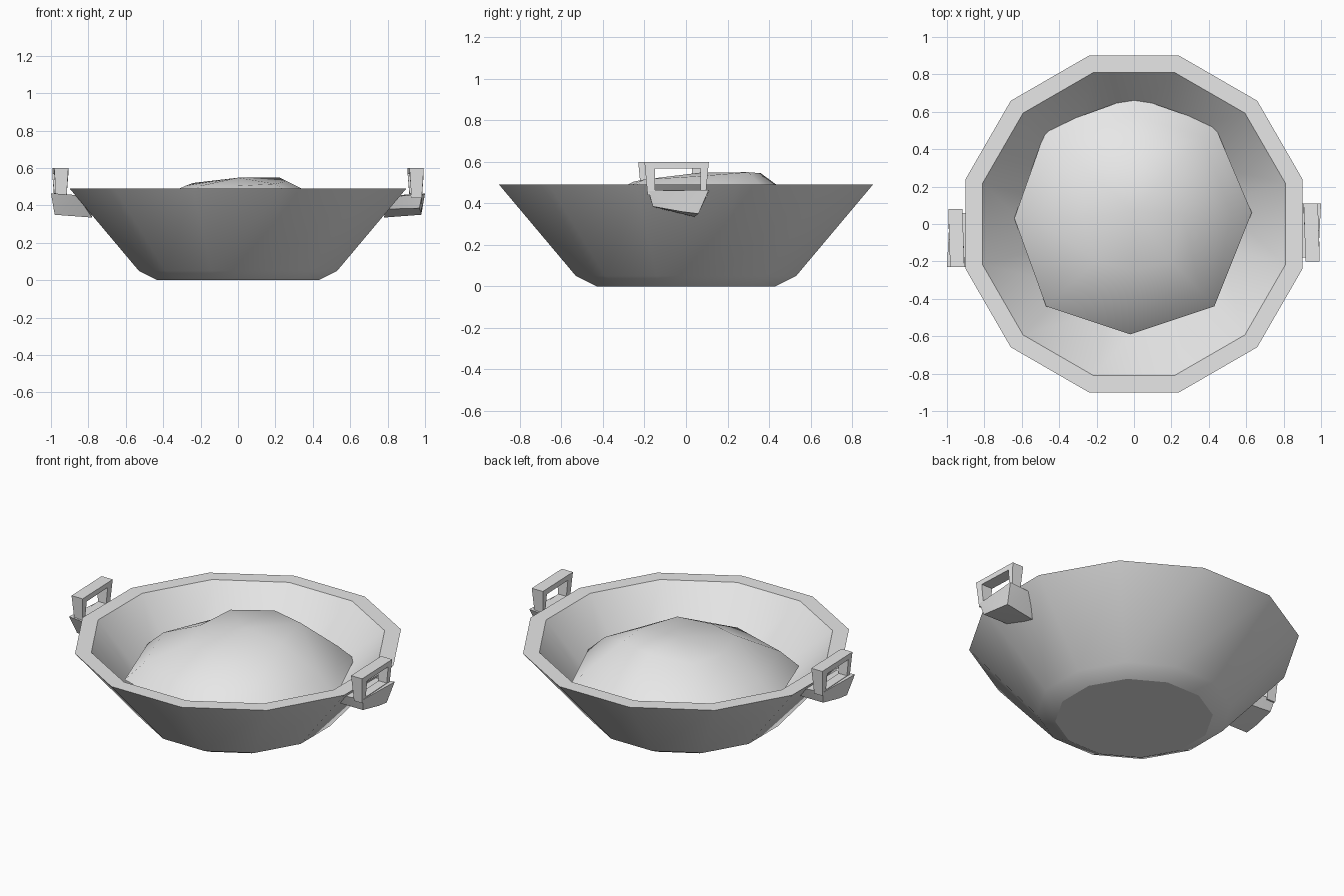
import bpy, bmesh, math
from mathutils import Vector

cube = bpy.data.objects.get("Cube")
if cube:
    bpy.data.objects.remove(cube, do_unlink=True)

grey = bpy.data.materials.new("plain grey")
grey.use_nodes = True
grey.diffuse_color = (0.8, 0.8, 0.8, 1)
grey.node_tree.nodes["Principled BSDF"].inputs["Base Color"].default_value = (0.8, 0.8, 0.8, 1)


def finish(bm, name, angle):
    """Turn a bmesh into a shaded grey object."""
    bmesh.ops.recalc_face_normals(bm, faces=bm.faces)
    mesh = bpy.data.meshes.new(name)
    bm.to_mesh(mesh)
    bm.free()
    obj = bpy.data.objects.new(name, mesh)
    bpy.context.collection.objects.link(obj)
    mesh.materials.append(grey)
    bpy.ops.object.select_all(action='DESELECT')
    obj.select_set(True)
    bpy.context.view_layer.objects.active = obj
    bpy.ops.object.shade_smooth_by_angle(angle=math.radians(angle))
    return obj


def bridge(bm, a, b):
    """Join two closed rings of vertices with quads."""
    n = len(a)
    for i in range(n):
        j = (i + 1) % n
        bm.faces.new((a[i], a[j], b[j], b[i]))


# Twelve-sided bowl: outer wall, flat rim, inner wall and floor
SIDES = 12
bm = bmesh.new()
rings = []
for apothem, z in [(0.43, 0), (0.53, 0.05), (0.9, 0.49), (0.81, 0.49), (0.45, 0.06)]:
    r = apothem / math.cos(math.pi / SIDES)
    angles = [(k + 0.5) * math.tau / SIDES for k in range(SIDES)]
    rings.append([bm.verts.new((r * math.cos(t), r * math.sin(t), z)) for t in angles])
for a, b in zip(rings, rings[1:]):
    bridge(bm, a, b)
bm.faces.new(rings[0])
bm.faces.new(rings[-1])
finish(bm, "bowl", 25)

# Uneven eight-sided mound filling the bowl, listed from east round to south-east
edge = [(0.63, 0.06), (0.43, 0.53), (0, 0.68), (-0.47, 0.51),
        (-0.64, 0.03), (-0.47, -0.44), (-0.02, -0.59), (0.43, -0.44)]
crown = [(0.26, 0.05, 0.53), (0.22, 0.3, 0.55), (0, 0.36, 0.545), (-0.24, 0.27, 0.52),
         (-0.28, 0.03, 0.505), (-0.2, -0.2, 0.505), (0, -0.25, 0.505), (0.2, -0.2, 0.515)]
bm = bmesh.new()
skirt, outer, middle, inner = [], [], [], []
for (x, y), c in zip(edge, crown):
    low, top = Vector((x, y, 0.295)), Vector(c)
    bulge = Vector((0, 0, 0.035 if y < 0.1 else 0.01))
    skirt.append(bm.verts.new((x * 0.75, y * 0.75, 0.2)))
    outer.append(bm.verts.new(low))
    middle.append(bm.verts.new(low.lerp(top, 0.3) + bulge))
    inner.append(bm.verts.new(top))
for a, b in [(skirt, outer), (outer, middle), (middle, inner)]:
    bridge(bm, a, b)
peak = bm.verts.new((0, 0.07, 0.548))
for i in range(len(inner)):
    bm.faces.new((inner[i], inner[(i + 1) % len(inner)], peak))
bm.faces.new(skirt)
finish(bm, "mound", 60)


def handle(side, turn, shift):
    """Faceted lug with a squared loop grip standing on it."""
    # Lug reaching out from the wall
    bm = bmesh.new()
    for p in [(0.985, -0.18, 0.46), (1.0, 0.11, 0.465), (0.86, -0.18, 0.45), (0.86, 0.11, 0.455),
              (0.97, -0.16, 0.385), (0.98, 0.06, 0.35), (0.98, -0.02, 0.36),
              (0.78, 0.04, 0.335), (0.79, -0.15, 0.38)]:
        bm.verts.new(p)
    bmesh.ops.convex_hull(bm, input=bm.verts)
    lug = finish(bm, side + "_lug", 35)

    # Rectangular loop, slightly wider at the top corners
    bm = bmesh.new()
    loops = [[], [], [], []]
    corners = [((-0.185, 0.44), (-0.15, 0.465)), ((-0.2, 0.6), (-0.15, 0.568)),
               ((0.11, 0.6), (0.07, 0.568)), ((0.095, 0.44), (0.07, 0.465))]
    for out, hole in corners:
        half = 0.038 if out[1] > 0.5 else 0.028
        mid = 0.955 if out[0] < 0 else 0.945
        for loop, (y, z), x in zip(loops, (out, out, hole, hole),
                                   (mid - half, mid + half, mid + half, mid - half)):
            loop.append(bm.verts.new((x, y, z)))
    for i in range(4):
        bridge(bm, loops[i], loops[(i + 1) % 4])
    grip = finish(bm, side + "_grip", 60)
    for obj in (lug, grip):
        obj.rotation_euler.z = turn
        obj.location.y = shift


handle("left", 0, 0)
handle("right", math.pi, -0.12)
